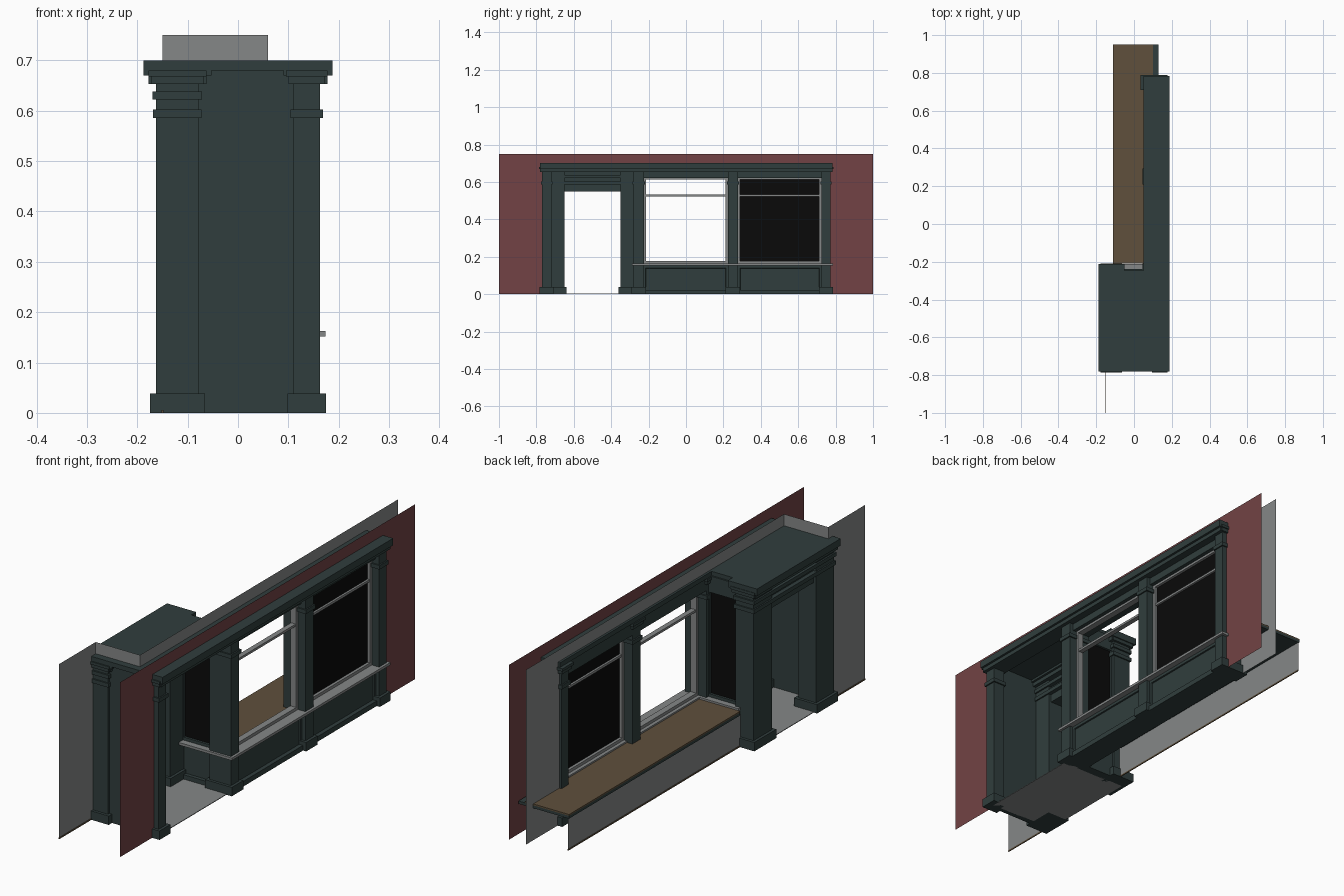
import bpy, bmesh

if "Cube" in bpy.data.objects:
    bpy.data.objects.remove(bpy.data.objects["Cube"])


def mat(name, rgb):
    m = bpy.data.materials.new(name)
    m.diffuse_color = (*rgb, 1)
    m.use_nodes = True
    m.node_tree.nodes["Principled BSDF"].inputs["Base Color"].default_value = m.diffuse_color
    return m


GREEN = mat("dark green paint", (0.030, 0.048, 0.047))
GREY = mat("pale grey", (0.235, 0.245, 0.245))
RED = mat("brick red", (0.170, 0.055, 0.058))
WOOD = mat("brown wood", (0.115, 0.080, 0.045))
BLACK = mat("black glass", (0.003, 0.003, 0.003))


def finish(name, bm, m):
    me = bpy.data.meshes.new(name)
    bm.to_mesh(me)
    bm.free()
    me.materials.append(m)
    ob = bpy.data.objects.new(name, me)
    bpy.context.collection.objects.link(ob)
    return ob


def add_box(bm, x0, x1, y0, y1, z0, z1):
    vs = bmesh.ops.create_cube(bm, size=1)["verts"]
    for v in vs:
        v.co = (x1 if v.co.x > 0 else x0, y1 if v.co.y > 0 else y0, z1 if v.co.z > 0 else z0)
    return {f for v in vs for f in v.link_faces}


def boxes(name, m, *dims):
    bm = bmesh.new()
    for d in dims:
        add_box(bm, *d)
    return finish(name, bm, m)


def sheets(name, m, *dims):
    """Flat zero-thickness walls: one of the three ranges is a single value."""
    bm = bmesh.new()
    for x, y, z in dims:
        if len(x) == 1:
            pts = [(x[0], y[a], z[b]) for a, b in ((0, 0), (1, 0), (1, 1), (0, 1))]
        elif len(y) == 1:
            pts = [(x[a], y[0], z[b]) for a, b in ((0, 0), (1, 0), (1, 1), (0, 1))]
        else:
            pts = [(x[a], y[b], z[0]) for a, b in ((0, 0), (1, 0), (1, 1), (0, 1))]
        bm.faces.new([bm.verts.new(p) for p in pts])
    return finish(name, bm, m)


def panelled(name, m, dims, axis, sign, rim=0.018, depth=0.006):
    """Box with a recessed panel on one side."""
    bm = bmesh.new()
    faces = add_box(bm, *dims)
    bm.normal_update()
    f = [f for f in faces if f.normal[axis] * sign > 0.9]
    bmesh.ops.inset_individual(bm, faces=f, thickness=rim)
    bmesh.ops.inset_individual(bm, faces=f, thickness=0.002, depth=-depth)
    finish(name, bm, m)


# Walls around the shopfront
sheets("outer_wall", RED,
       ((.14,), (-1, -.765), (0, .75)), ((.14,), (.765, 1), (0, .75)),
       ((.14,), (-.765, .765), (.69, .75)))
sheets("inner_wall", GREY,
       ((.06,), (.77, 1), (0, .75)), ((.06,), (-.75, .77), (.69, .75)),
       ((-.15, .06), (-.75,), (.69, .75)), ((-.15,), (-1, -.75), (0, .75)))
sheets("bench_front_panel", GREY, ((-.105,), (-.22, .95), (0, .14)))
boxes("skirting_strips", WOOD,
      (-.107, -.103, -.22, .95, 0, .006), (-.152, -.148, -1, -.77, 0, .006))

# Lobby floor and end wall
boxes("lobby_floor", GREY, (-.16, .15, -.74, -.27, 0, .003))
boxes("lobby_end_wall", GREEN, (-.10, .13, -.76, -.735, 0, .685))

# Display bench
boxes("bench_board", GREEN, (-.11, .13, -.21, .95, .138, .15))
boxes("bench_top", WOOD, (-.11, .10, -.21, .95, .15, .156))

# Pilasters: shaft, base, neck band and stepped capital
pilasters = {
    "front_left_pilaster": (.11, .163, -.77, -.72),
    "front_corner_pilaster": (.06, .163, -.28, -.225),
    "front_middle_pilaster": (.06, .163, .224, .278),
    "front_right_pilaster": (.05, .163, .724, .773),
    "back_left_pilaster": (-.163, -.078, -.77, -.65),
    "back_right_pilaster": (-.163, -.078, -.35, -.225),
}


def grown(d, g, z0, z1):
    return (d[0] - g, d[1] + g, d[2] - g, d[3] + g, z0, z1)


for name, d in pilasters.items():
    parts = [(*d, 0, .685), grown(d, .012, 0, .038), grown(d, .006, .585, .602)]
    if name.startswith("back"):
        parts.append(grown(d, .007, .622, .638))
    parts += [grown(d, .010, .653, .668), grown(d, .015, .668, .68)]
    boxes(name, GREEN, *parts)

# Roof slab and stepped cornices, front and back
boxes("roof_slab", GREEN, (-.188, .05, -.78, -.245, .68, .70),
      (-.188, -.05, -.245, -.212, .68, .70), (.05, .188, -.78, .783, .68, .70))
boxes("front_cornice", GREEN, (.09, .188, -.78, .783, .67, .682),
      (.10, .178, -.775, .778, .653, .67), (.06, .145, -.26, .77, .622, .682))
boxes("back_cornice", GREEN, (-.188, -.053, -.78, -.212, .67, .682),
      (-.178, -.063, -.775, -.218, .653, .67))

# Lintel with bands over the inner doorway
boxes("door_lintel", GREEN, (-.15, -.09, -.66, -.34, .55, .682),
      (-.168, -.072, -.66, -.34, .585, .602), (-.17, -.071, -.66, -.34, .622, .638))

# Stall risers below the windows
for i, (y0, y1) in enumerate(((-.228, .226), (.276, .726))):
    panelled(f"stall_riser_{i + 1}", GREEN, (.09, .148, y0, y1, 0, .152), 0, 1)
panelled("lobby_stall_riser", GREEN, (-.09, .07, -.265, -.235, 0, .152), 1, -1)
boxes("riser_plinth", GREEN, (.05, .160, -.25, .77, 0, .022),
      (-.08, .08, -.275, -.235, 0, .022))

# Sill wrapping the corner into the lobby
boxes("window_sill", GREY, (.085, .174, -.29, .785, .152, .163),
      (-.10, .174, -.29, -.212, .152, .163))


# Front windows: frame and transom bar
def window(name, y0, y1):
    t = .013
    boxes(name, GREY, (.10, .128, y0, y0 + t, .163, .626), (.10, .128, y1 - t, y1, .163, .626),
          (.10, .128, y0, y1, .163, .176), (.10, .128, y0, y1, .612, .626),
          (.103, .125, y0, y1, .523, .533))


window("left_window_frame", -.226, .225)
window("right_window_frame", .277, .725)
boxes("right_window_glass", BLACK, (.112, .116, .285, .72, .17, .62))

# Lobby side window
boxes("side_window_frame", GREEN, (-.09, .08, -.262, -.238, .612, .682),
      (-.09, -.075, -.262, -.238, .163, .62), (.055, .08, -.262, -.238, .163, .62),
      (-.09, .08, -.262, -.238, .163, .176))
boxes("side_window_glass", BLACK, (-.08, .07, -.252, -.248, .17, .62))
